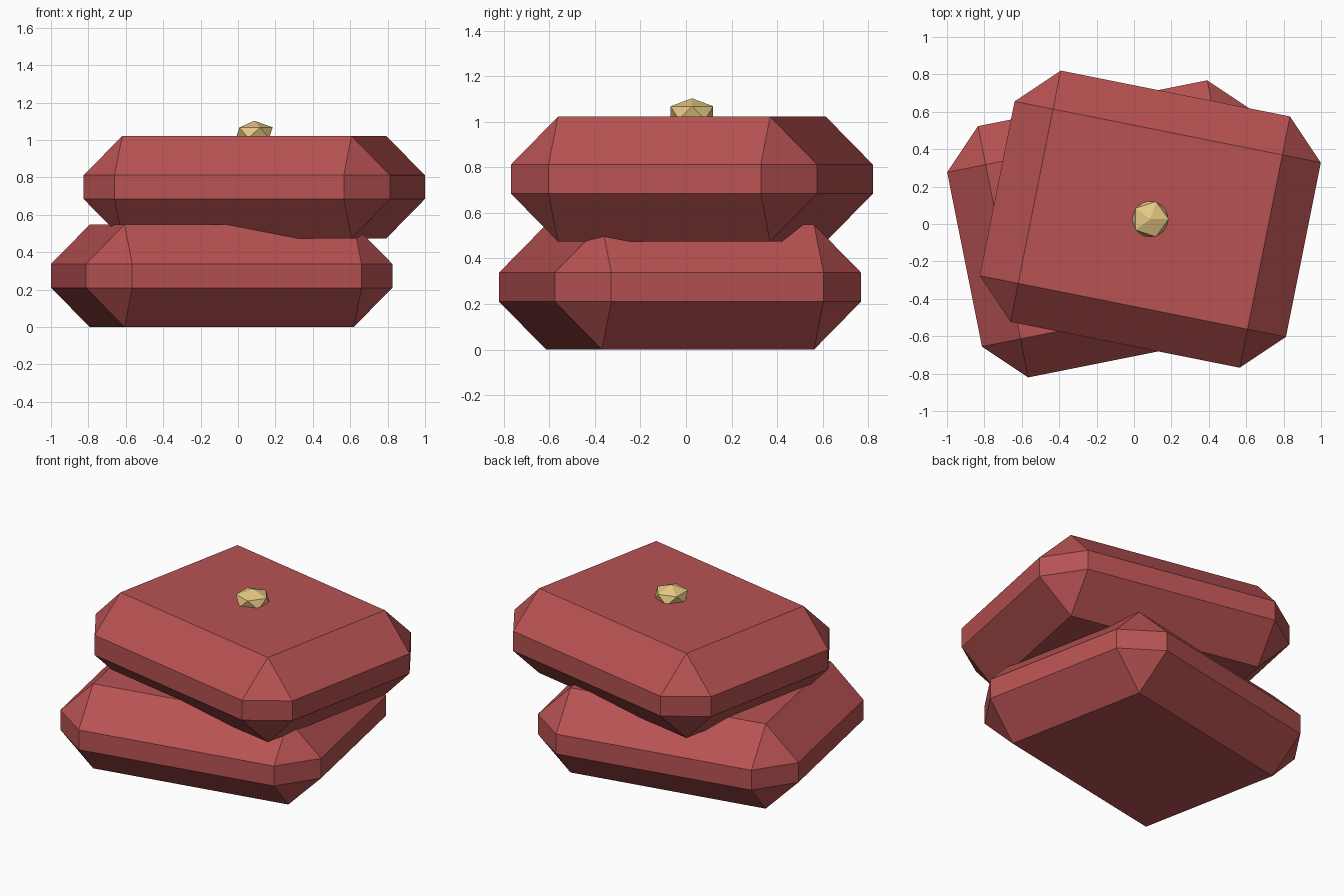
import bpy
import bmesh
from math import radians
from mathutils import Matrix

if "Cube" in bpy.data.objects:
    bpy.data.objects.remove(bpy.data.objects["Cube"])


def material(name, rgb):
    mat = bpy.data.materials.new(name)
    mat.diffuse_color = (*rgb, 1.0)
    mat.use_nodes = True
    mat.node_tree.nodes["Principled BSDF"].inputs["Base Color"].default_value = mat.diffuse_color
    return mat


def finish(name, bm, mat, location, turn=0.0):
    mesh = bpy.data.meshes.new(name)
    bm.to_mesh(mesh)
    bm.free()
    mesh.materials.append(mat)
    obj = bpy.data.objects.new(name, mesh)
    obj.location = location
    obj.rotation_euler.z = radians(turn)
    bpy.context.collection.objects.link(obj)
    return obj


def chamfered_block(name, size, chamfer, mat, location, turn):
    bm = bmesh.new()
    bmesh.ops.create_cube(bm, size=1.0, matrix=Matrix.Diagonal((*size, 1.0)))
    obj = finish(name, bm, mat, location, turn)
    bevel = obj.modifiers.new("chamfer", 'BEVEL')
    bevel.width = chamfer
    bevel.segments = 1
    bevel.limit_method = 'NONE'
    return obj


red = material("red", (0.48, 0.085, 0.085))
gold = material("gold", (0.79, 0.58, 0.23))

# two stacked cushions, twisted opposite ways
size = (1.67, 1.37, 0.548)
chamfered_block("lower_cushion", size, 0.21, red, (-0.087, -0.026, 0.274), 11.3)
chamfered_block("upper_cushion", size, 0.21, red, (0.087, 0.026, 0.748), -11.3)

# flattened faceted button, half sunk into the top
bm = bmesh.new()
bmesh.ops.create_icosphere(bm, subdivisions=1, radius=1.0,
                           matrix=Matrix.Diagonal((0.11, 0.11, 0.064, 1.0)))
finish("button", bm, gold, (0.087, 0.026, 1.039))
